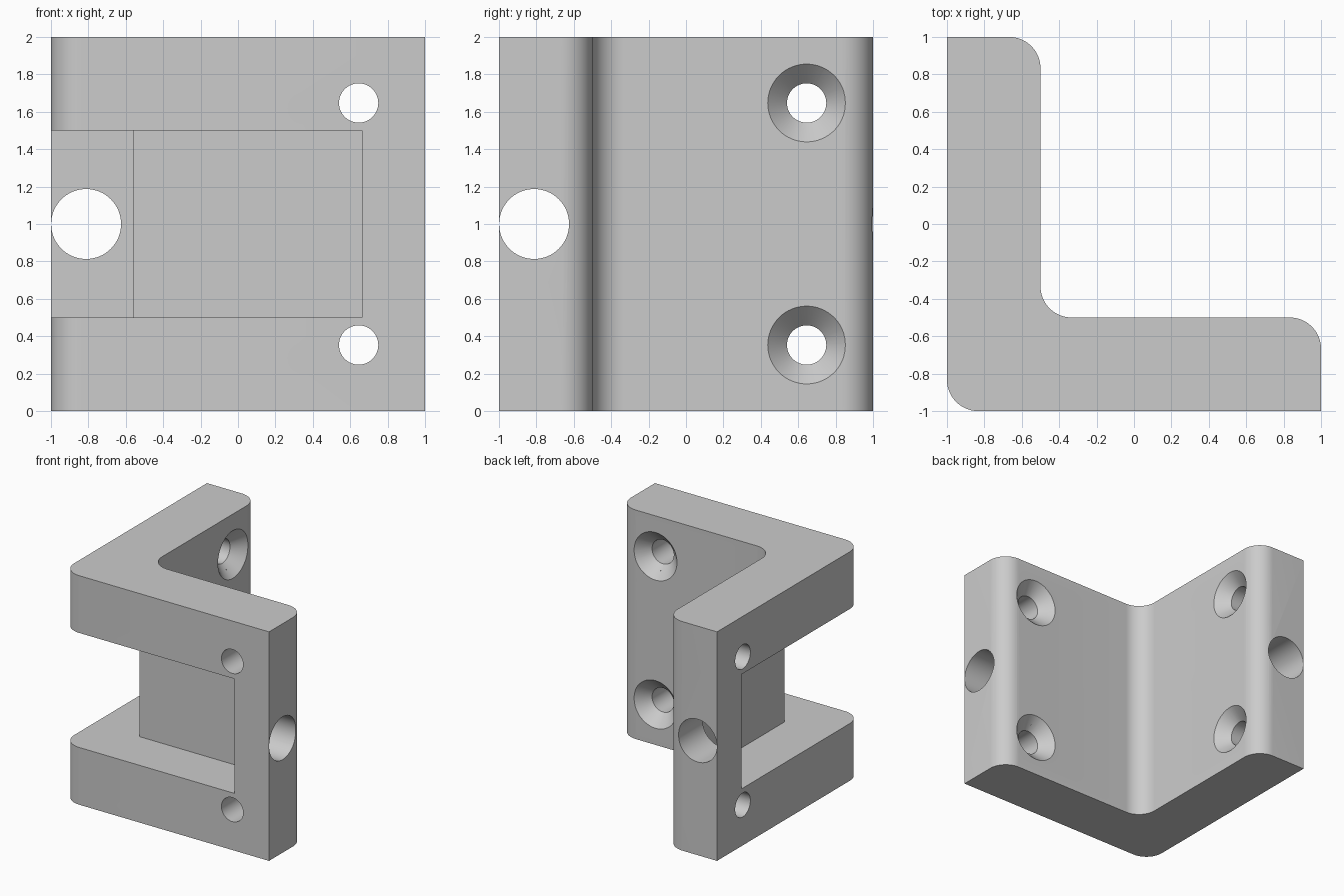
import bpy, bmesh
from math import pi

if "Cube" in bpy.data.objects:
    bpy.data.objects.remove(bpy.data.objects["Cube"], do_unlink=True)

ARM = -0.5        # inner face of both arms
FILLET = 0.167
POCKET = -0.56    # depth the pocket reaches
TIP = 0.664       # where the pocket stops along each arm
SCREW, SINK = 0.105, 0.208


def l_prism(name, outer, inner, tip, z0, z1):
    """Upright L-shaped block, symmetric about the x = y diagonal."""
    outline = [(outer, outer), (tip, outer), (tip, inner),
               (inner, inner), (inner, tip), (outer, tip)]
    bm = bmesh.new()
    face = bm.faces.new([bm.verts.new((x, y, z0)) for x, y in outline])
    top = bmesh.ops.extrude_face_region(bm, geom=[face])["geom"]
    bmesh.ops.translate(bm, vec=(0, 0, z1 - z0),
                        verts=[v for v in top if isinstance(v, bmesh.types.BMVert)])
    bmesh.ops.recalc_face_normals(bm, faces=bm.faces)
    mesh = bpy.data.meshes.new(name)
    bm.to_mesh(mesh)
    bm.free()
    obj = bpy.data.objects.new(name, mesh)
    bpy.context.collection.objects.link(obj)
    return obj


def round_cutter(axis, start, end, across, z, r_start, r_end):
    """Cylinder or cone running along x or y."""
    mid = (start + end) / 2
    loc = (mid, across, z) if axis == "x" else (across, mid, z)
    rot = (0, pi / 2, 0) if axis == "x" else (-pi / 2, 0, 0)
    bpy.ops.mesh.primitive_cone_add(vertices=64, radius1=r_start, radius2=r_end,
                                    depth=end - start, location=loc, rotation=rot)
    return bpy.context.object


def cut(target, cutter):
    cutter.hide_render = True
    mod = target.modifiers.new("cut", "BOOLEAN")
    mod.operation = "DIFFERENCE"
    mod.solver = "EXACT"
    mod.object = cutter
    bpy.context.view_layer.objects.active = target
    bpy.ops.object.modifier_apply(modifier=mod.name)
    bpy.data.objects.remove(cutter, do_unlink=True)


# Bracket body with rounded corners, inner bend and arm tips
bracket = l_prism("corner_bracket", -1, ARM, 1, 0, 2)
rounded = [(-1, -1), (ARM, ARM), (1, ARM), (ARM, 1)]
bm = bmesh.new()
bm.from_mesh(bracket.data)
edges = [e for e in bm.edges
         if abs(e.verts[0].co.z - e.verts[1].co.z) > 1
         and tuple(e.verts[0].co.xy) in rounded]
bmesh.ops.bevel(bm, geom=edges, offset=FILLET, segments=14, profile=0.5,
                affect="EDGES")
bm.to_mesh(bracket.data)
bm.free()

# Pocket wrapping round the outer corner, leaving a thin inner wall
cut(bracket, l_prism("pocket_cutter", -1.2, POCKET, TIP, 0.5, 1.5))

for axis in "xy":
    # Large hole through the arm tip into the pocket
    cut(bracket, round_cutter(axis, 0.4, 1.2, -0.812, 1, 0.187, 0.187))
    # Countersunk screw holes, sunk from the inner side
    for z in (0.353, 1.647):
        cut(bracket, round_cutter(axis, -1.2, -0.4, 0.645, z, SCREW, SCREW))
        deep = SINK - SCREW
        cut(bracket, round_cutter(axis, ARM - deep, ARM + deep, 0.645, z,
                                  SCREW, SINK + deep))

# Plain grey finish
grey = bpy.data.materials.new("plain_grey")
grey.use_nodes = True
colour = (0.6, 0.6, 0.6, 1)
grey.diffuse_color = colour
grey.node_tree.nodes["Principled BSDF"].inputs["Base Color"].default_value = colour
bracket.data.materials.clear()
bracket.data.materials.append(grey)
for p in bracket.data.polygons:
    p.material_index = 0

bpy.ops.object.select_all(action="DESELECT")
bracket.select_set(True)
bpy.context.view_layer.objects.active = bracket
bpy.ops.object.shade_smooth_by_angle(angle=pi / 6)
